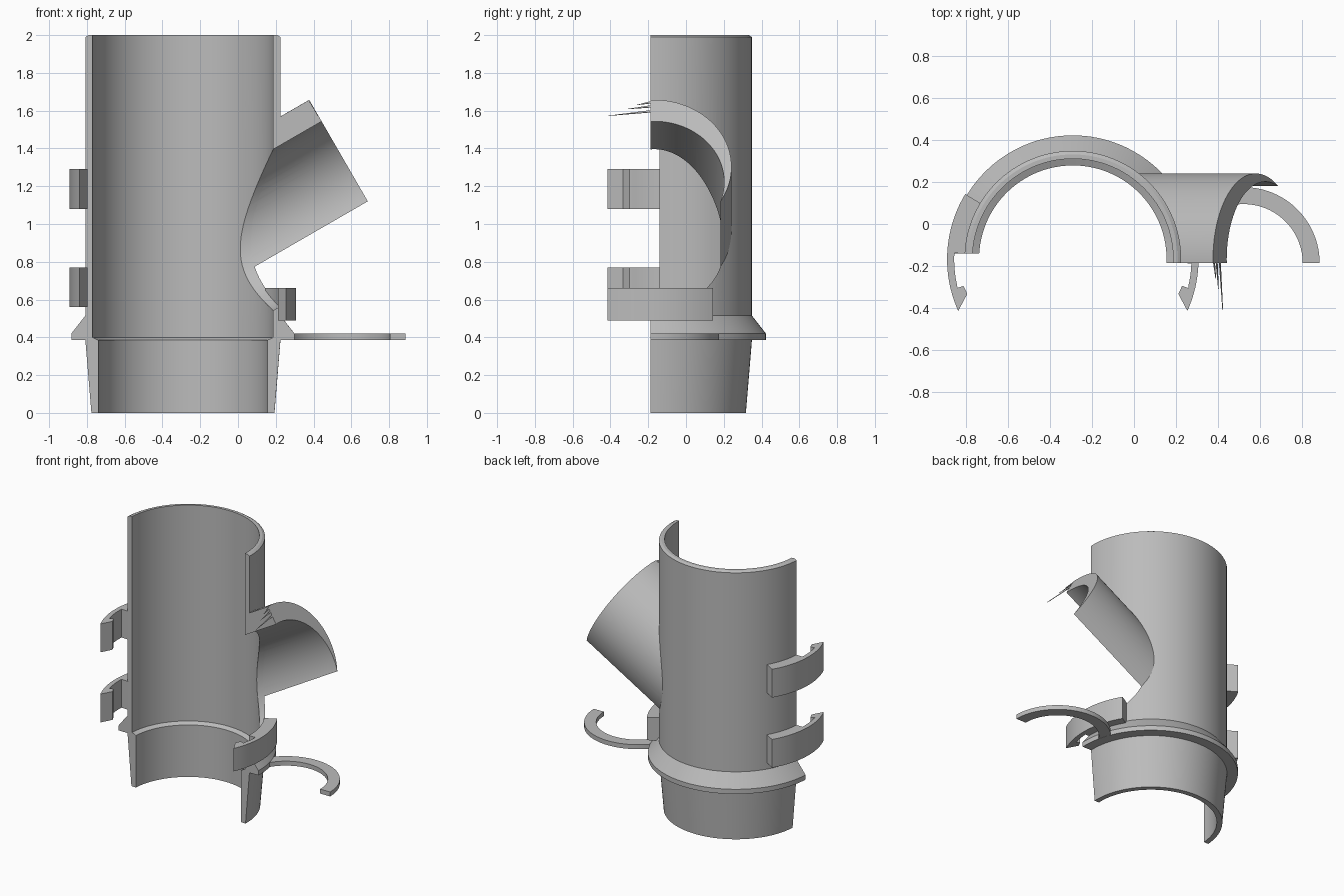
import bpy, bmesh, math
from mathutils import Matrix, Vector

cube = bpy.data.objects.get("Cube")
if cube:
    bpy.data.objects.remove(cube)

grey = bpy.data.materials.new("plain_grey")
grey.use_nodes = True
grey.diffuse_color = (0.5, 0.5, 0.5, 1)
grey.node_tree.nodes["Principled BSDF"].inputs["Base Color"].default_value = (0.5, 0.5, 0.5, 1)

CX, CY = -0.292, -0.168      # main pipe axis
SEGS = 128
CUT_LEFT, CUT_RIGHT = -0.14, -0.187


def make_object(name, bm):
    bmesh.ops.recalc_face_normals(bm, faces=bm.faces)
    mesh = bpy.data.meshes.new(name)
    bm.to_mesh(mesh)
    bm.free()
    mesh.materials.append(grey)
    obj = bpy.data.objects.new(name, mesh)
    bpy.context.collection.objects.link(obj)
    return obj


def prism(name, points, low, high, matrix=Matrix()):
    """Extrude a flat outline along its local z."""
    bm = bmesh.new()
    bottom = [bm.verts.new(matrix @ Vector((x, y, low))) for x, y in points]
    top = [bm.verts.new(matrix @ Vector((x, y, high))) for x, y in points]
    bm.faces.new(bottom)
    bm.faces.new(top)
    for i in range(len(points)):
        j = (i + 1) % len(points)
        bm.faces.new((bottom[i], bottom[j], top[j], top[i]))
    return make_object(name, bm)


def arc(cx, cy, r, start, end, steps):
    angles = [math.radians(start + (end - start) * i / steps) for i in range(steps + 1)]
    return [(cx + r * math.cos(a), cy + r * math.sin(a)) for a in angles]


def circle(cx, cy, r):
    return arc(cx, cy, r, 0, 360, SEGS)[:-1]


def revolve(name, profile):
    """Turn a closed (radius, height) outline about the main axis."""
    bm = bmesh.new()
    rings = [[bm.verts.new((x, y, z)) for x, y in circle(CX, CY, r)] for r, z in profile]
    for k, ring in enumerate(rings):
        following = rings[(k + 1) % len(rings)]
        for i in range(SEGS):
            j = (i + 1) % SEGS
            bm.faces.new((ring[i], ring[j], following[j], following[i]))
    return make_object(name, bm)


def subtract(obj, *cutters):
    bpy.context.view_layer.objects.active = obj
    for cutter in cutters:
        mod = obj.modifiers.new("cut", 'BOOLEAN')
        mod.operation, mod.solver, mod.object = 'DIFFERENCE', 'EXACT', cutter
        bpy.ops.object.modifier_apply(modifier=mod.name)


# Branch frame: local z runs out of the branch, local x rises across its mouth
tilt = math.radians(30)
out = Vector((math.cos(tilt), 0, math.sin(tilt)))
rise = Vector((-math.sin(tilt), 0, math.cos(tilt)))
frame = Matrix((rise, (0, -1, 0), out)).transposed().to_4x4()
frame.translation = (0.697, CY, 1.103)

# Cutters
front_cutter = prism("front_cutter", [(-2, CUT_LEFT), (CX, CUT_LEFT), (CX, CUT_RIGHT),
                                      (2, CUT_RIGHT), (2, -2), (-2, -2)], -1, 3)
bore_cutter = prism("bore_cutter", circle(0.139, 0, 0.37), -0.95, 0.3, frame)
core_cutter = prism("core_cutter", circle(CX, CY, 0.514), -1, 3)
cutters = [front_cutter, bore_cutter, core_cutter]

# Main half pipe with collar and tapered spigot
body = revolve("main_pipe", [
    (0.485, 0), (0.517, 0.385), (0.591, 0.385), (0.591, 0.42), (0.517, 0.515),
    (0.517, 1.99), (0.5, 2), (0.479, 2), (0.479, 0.4), (0.4475, 0.385), (0.4475, 0)])
subtract(body, bore_cutter, front_cutter)

# Slanted branch: the bore is off centre, so the wall thins to an edge
branch = prism("branch_pipe", circle(0.231, 0, 0.409), -1, 0, frame)
subtract(branch, bore_cutter, core_cutter, front_cutter)
parts = [body, branch]

# Thin splinters at the branch mouth
for n, (v, y, base) in enumerate([(0.544, -0.41, 0.565), (0.585, -0.31, 0.595), (0.61, -0.26, 0.62)]):
    side = CY - CUT_RIGHT
    parts.append(prism(f"mouth_splinter_{n + 1}",
                       [(base, side), (v, CY - y), (base + 0.012, side)], -0.004, 0, frame))


# Snap clips, mirrored about the main axis
def clip(name, low, high, mirror, cut):
    root = 180 + math.degrees(math.asin((CY - cut) / 0.54))
    outline = arc(CX, CY, 0.6, 148.8, 204.3, 20)
    for r, angle in [(0.53, 198.2), (0.537, 193.7), (0.568, 194)]:
        outline += arc(CX, CY, r, angle, angle, 1)[:1]
    outline += arc(CX, CY, 0.566, 193, root, 8)
    outline += arc(CX, CY, 0.512, root, 148.8, 12)
    if mirror:
        outline = [(2 * CX - x, y) for x, y in outline]
    return prism(name, outline, low, high)


parts += [clip("left_clip_upper", 1.08, 1.29, False, CUT_LEFT),
          clip("left_clip_lower", 0.56, 0.77, False, CUT_LEFT),
          clip("right_clip", 0.49, 0.66, True, CUT_RIGHT)]

# Flat half ring joined to the collar
parts.append(prism("side_ring", arc(0.523, CUT_RIGHT, 0.363, 0, 160, 48)
                   + arc(0.523, CUT_RIGHT, 0.282, 160, 0, 48), 0.386, 0.419))

for cutter in cutters:
    bpy.data.objects.remove(cutter)

bpy.ops.object.select_all(action='DESELECT')
for part in parts:
    part.select_set(True)
bpy.context.view_layer.objects.active = body
bpy.ops.object.shade_smooth_by_angle(angle=math.radians(25))
